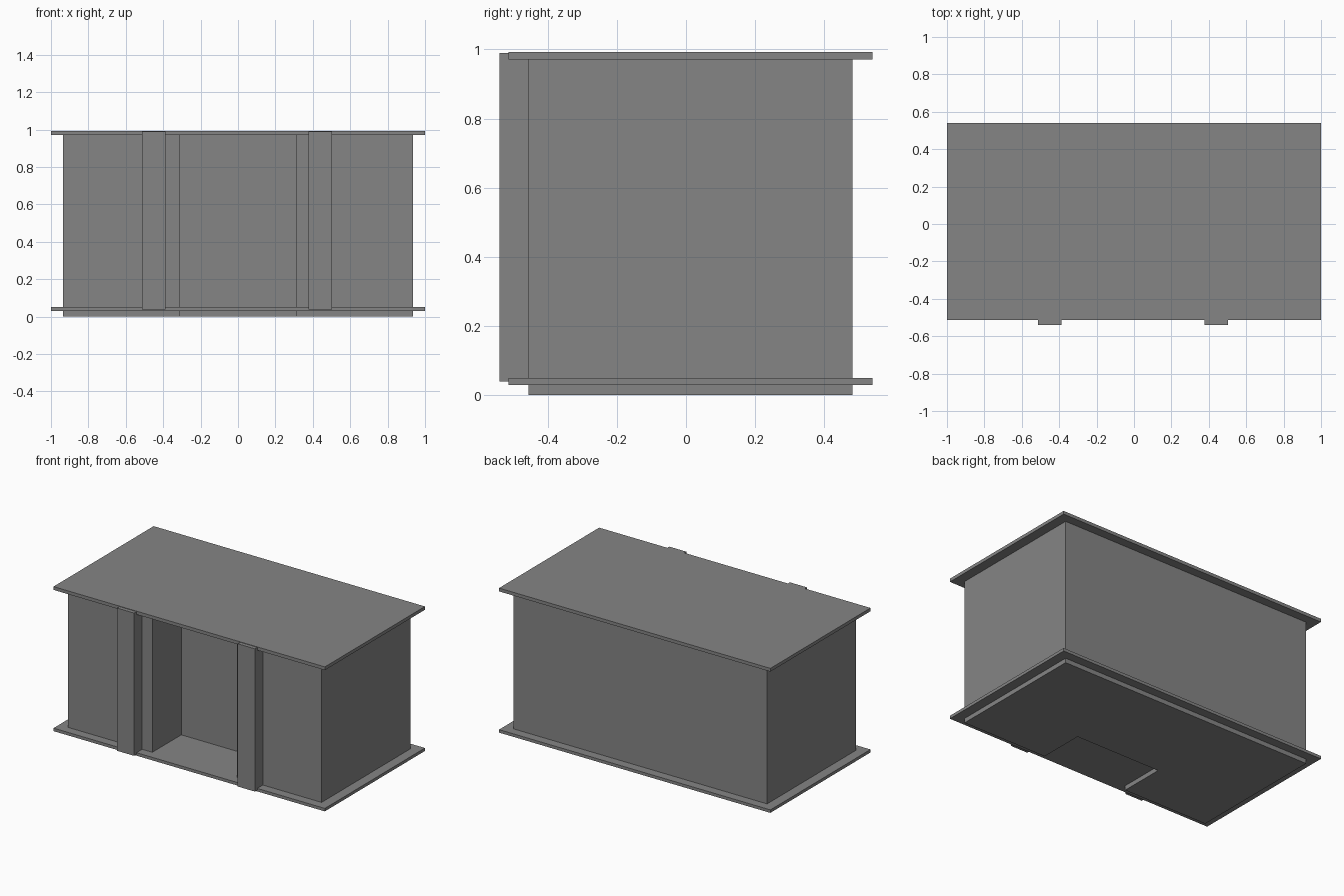
import bpy
import bmesh

old = bpy.data.objects.get("Cube")
if old:
    bpy.data.objects.remove(old, do_unlink=True)

# One plain grey for the whole building
grey = bpy.data.materials.new("plain grey")
grey.use_nodes = True
colour = (0.235, 0.235, 0.235, 1)
grey.diffuse_color = colour
grey.node_tree.nodes["Principled BSDF"].inputs["Base Color"].default_value = colour


def prism(name, outline, bottom, top):
    """Extrude a plan outline straight up."""
    bm = bmesh.new()
    base = bm.faces.new([bm.verts.new((x, y, bottom)) for x, y in outline])
    up = bmesh.ops.extrude_face_region(bm, geom=[base])["geom"]
    bmesh.ops.translate(bm, vec=(0, 0, top - bottom),
                        verts=[v for v in up if isinstance(v, bmesh.types.BMVert)])
    bmesh.ops.recalc_face_normals(bm, faces=bm.faces)
    mesh = bpy.data.meshes.new(name)
    bm.to_mesh(mesh)
    bm.free()
    mesh.materials.append(grey)
    obj = bpy.data.objects.new(name, mesh)
    bpy.context.collection.objects.link(obj)
    return obj


def box(name, x0, x1, y0, y1, z0, z1):
    return prism(name, [(x0, y0), (x1, y0), (x1, y1), (x0, y1)], z0, z1)


# Walls with an entrance recess in the front
half, recess = 0.935, 0.313
front, back, recess_back = -0.455, 0.481, -0.15
right_side = [(-half, back), (-half, front), (-recess, front), (-recess, recess_back)]
left_side = [(-x, y) for x, y in reversed(right_side)]
prism("walls", right_side + left_side, 0, 0.975)

# Overhanging floor and roof slabs
for name, z0, z1 in (("floor_slab", 0.03, 0.05), ("roof_slab", 0.971, 0.993)):
    box(name, -1, 1, -0.514, 0.54, z0, z1)

# Two posts beside the entrance
for name, x in (("right_post", -0.514), ("left_post", 0.376)):
    box(name, x, x + 0.126, -0.54, front, 0.039, 0.99)
